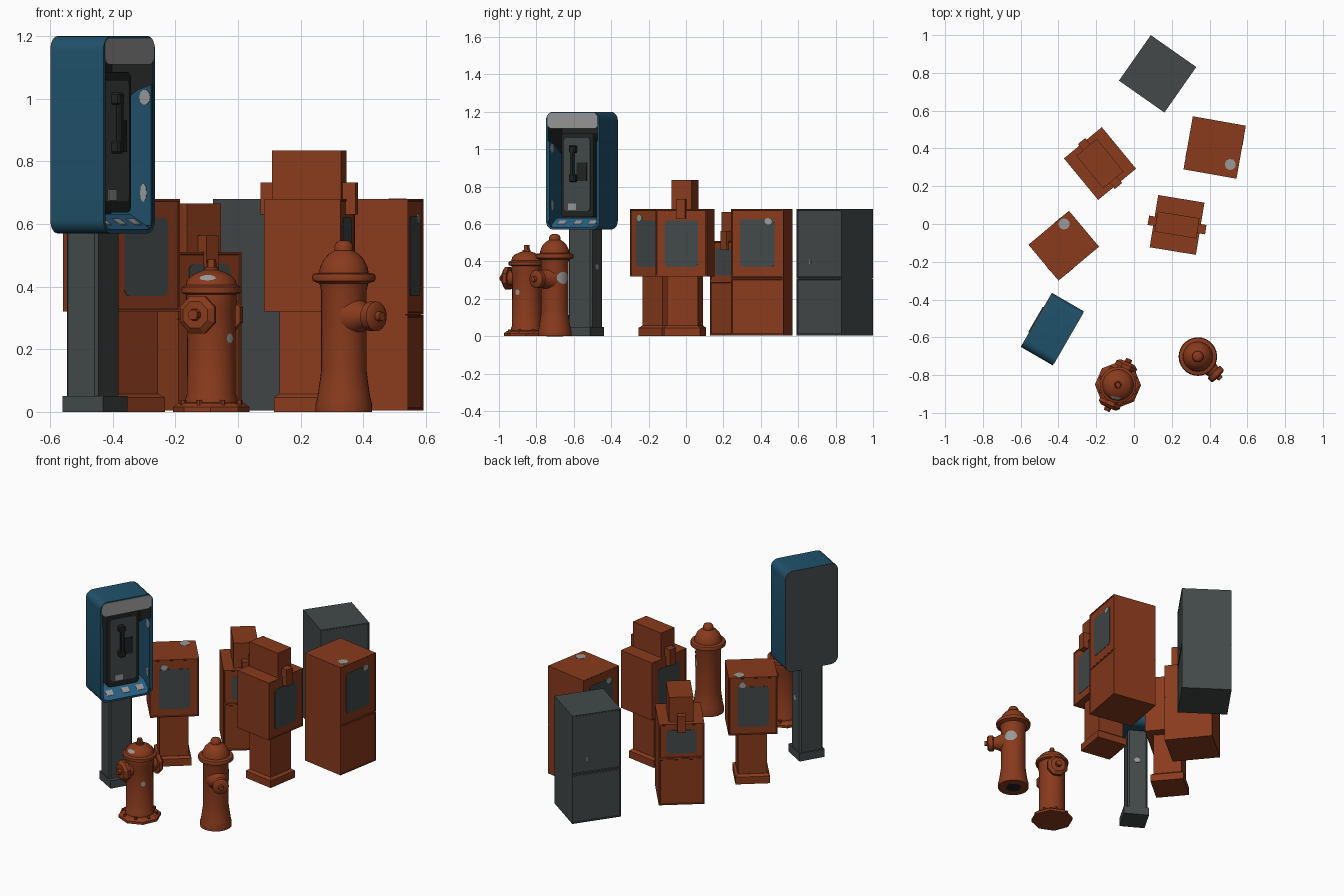
import bpy, bmesh, math
from mathutils import Matrix, Vector

if "Cube" in bpy.data.objects:
    bpy.data.objects.remove(bpy.data.objects["Cube"])

def material(name, rgb):
    m = bpy.data.materials.new(name)
    m.diffuse_color = (*rgb, 1)
    m.use_nodes = True
    m.node_tree.nodes["Principled BSDF"].inputs["Base Color"].default_value = m.diffuse_color
    return m

ORANGE = material("rust_orange", (0.25, 0.043, 0.012))
GREY = material("slate_grey", (0.056, 0.066, 0.066))
LIGHT = material("light_grey", (0.32, 0.32, 0.32))
BLUE = material("deep_blue", (0.014, 0.082, 0.145))
SKY = material("bright_blue", (0.022, 0.12, 0.235))
BLACK = material("near_black", (0.016, 0.017, 0.017))

def place(x, y, deg):
    """Local frame whose -y side is the front."""
    return Matrix.Translation((x, y, 0)) @ Matrix.Rotation(math.radians(deg), 4, 'Z')

def finish(name, bm, mats, M):
    bmesh.ops.recalc_face_normals(bm, faces=bm.faces)
    bm.transform(M)
    me = bpy.data.meshes.new(name)
    bm.to_mesh(me)
    bm.free()
    for m in mats:
        me.materials.append(m)
    ob = bpy.data.objects.new(name, me)
    bpy.context.collection.objects.link(ob)
    return ob

def box(name, M, mat, x, y, z, bevel=0):
    bm = bmesh.new()
    bmesh.ops.create_cube(bm, size=1)
    for v in bm.verts:
        v.co = Vector([(r[0] + r[1]) / 2 + c * (r[1] - r[0]) for c, r in zip(v.co, (x, y, z))])
    if bevel:
        bmesh.ops.bevel(bm, geom=bm.edges[:], offset=bevel, segments=1, affect='EDGES')
    return finish(name, bm, [mat], M)

def rounded(x0, x1, z0, z1, r, n):
    """Rounded rectangle outline in x and z."""
    pts = []
    for cx, cz, a0 in ((x1 - r, z1 - r, 0), (x0 + r, z1 - r, 90), (x0 + r, z0 + r, 180), (x1 - r, z0 + r, 270)):
        for i in range(n + 1):
            a = math.radians(a0 + 90 * i / n)
            pts.append((cx + r * math.cos(a), cz + r * math.sin(a)))
    return pts

def blob(x, z, w, h):
    """Small oval outline for worn paint."""
    return [(x + w * math.cos(i * math.pi / 5), z + h * math.sin(i * math.pi / 5)) for i in range(10)]

def slab(name, M, mat, outline, y0, y1):
    """Outline in x and z, extruded along y."""
    bm = bmesh.new()
    f = bm.faces.new([bm.verts.new((x, y0, z)) for x, z in outline])
    ext = bmesh.ops.extrude_face_region(bm, geom=[f])
    for v in ext['geom']:
        if isinstance(v, bmesh.types.BMVert):
            v.co.y = y1
    return finish(name, bm, [mat], M)

smooth = []
def lathe(name, M, mat, profile, seg=28, soft=True):
    """Spin (radius, height) pairs round local z and close both ends."""
    bm = bmesh.new()
    rings = [[bm.verts.new((r * math.cos(2 * math.pi * (i + .5) / seg), r * math.sin(2 * math.pi * (i + .5) / seg), z))
              for i in range(seg)] for r, z in profile]
    for a, b in zip(rings, rings[1:]):
        for i in range(seg):
            j = (i + 1) % seg
            bm.faces.new((a[i], a[j], b[j], b[i]))
    bm.faces.new(rings[0])
    bm.faces.new(rings[-1])
    ob = finish(name, bm, [mat], M)
    if soft:
        smooth.append(ob)
    return ob

def curved_patch(name, x, y, r0, r1, deg, z0, z1, w):
    """Worn oval hugging a round body; radius runs from r0 at z0 to r1 at z1."""
    bm = bmesh.new()
    cols = []
    for i in range(7):
        t = (i - 3) / 3.15
        a = math.radians(deg) + t * w / 2 / r0
        s = math.sqrt(1 - t * t) / 2
        col = []
        for k in (.5 - s, .5 + s):
            r = r0 + (r1 - r0) * k + .0015
            col.append(bm.verts.new((r * math.cos(a), r * math.sin(a), z0 + (z1 - z0) * k)))
        cols.append(col)
    for a, b in zip(cols, cols[1:]):
        bm.faces.new((a[0], b[0], b[1], a[1]))
    finish(name, bm, [LIGHT], place(x, y, 0))

HALF = Matrix.Rotation(math.pi, 4, 'Z')
QUARTER = Matrix.Rotation(math.pi / 2, 4, 'Z')

def vending_box(name, M, mat, w, d, z0, z1, seam=None, window=None, coin=None):
    """News box, the same at front and back, with optional pedestal and coin unit."""
    h, t = w / 2, 0.008
    box(name + "_cabinet", M, mat, (-h, h), (-d / 2 + t, d / 2 - t), (z0, z1))
    for tag, S in (("front", M), ("back", M @ HALF)):
        panels = [(seam + .0008, z1), (z0, seam - .0008)] if seam else [(z0, z1)]
        for k, (a, b) in enumerate(panels):
            ob = slab(f"{name}_{tag}_door_{k}", S, mat, [(-h, a), (h, a), (h, b), (-h, b)], -d / 2, -d / 2 + t)
            # shallow inset framed by the door rim
            bm = bmesh.new()
            bm.from_mesh(ob.data)
            out = S.to_3x3() @ Vector((0, -1, 0))
            f = max(bm.faces, key=lambda q: q.normal.dot(out))
            bmesh.ops.inset_region(bm, faces=[f], thickness=.009, depth=0)
            bmesh.ops.inset_region(bm, faces=[f], thickness=.003, depth=-.003)
            bm.to_mesh(ob.data)
            bm.free()
        if window:
            hw, a, b = window
            slab(f"{name}_{tag}_window", S, GREY, rounded(-hw, hw, a, b, .02, 3), -d / 2 + .001, -d / 2 + .006)
        if coin:
            box(f"{name}_{tag}_handle", S, mat, (-.025, .025), (-.154, -.10), (z1 - .05, z1 + .053))
    if z0 > .1:
        box(name + "_pedestal", M, mat, (-.083, .083), (-.083, .083), (.045, z0))
        lathe(name + "_foot", M, mat, [(.139, 0), (.139, .045), (.119, .057)], 4, False)
    if coin:
        box(name + "_coin_unit", M, mat, (-coin / 2, coin / 2), (-.112, .112), (z1, z1 + .155))

# News boxes
grey_box = place(.125, .795, 55)
vending_box("grey_box", grey_box, GREY, .294, .294, .005, .68, seam=.31)
tall_box = place(.427, .405, 80)
vending_box("tall_box", tall_box, ORANGE, .285, .285, .005, .68, seam=.31, window=(.093, .37, .625))
vending_box("coin_box", place(.228, -.005, 80.7), ORANGE, .28, .248, .32, .68, window=(.09, .37, .62), coin=.108)
vending_box("short_box", place(-.18, .32, 39.5), ORANGE, .26, .285, .005, .51, seam=.295, window=(.085, .325, .472), coin=.14)
pedestal_box = place(-.372, -.115, 40)
vending_box("pedestal_box", pedestal_box, ORANGE, .28, .248, .32, .68, window=(.09, .37, .62))

# Worn paint on the boxes
for k, (x, y) in enumerate(((.51, .315), (-.37, 0))):
    lathe(f"worn_top_{k}", place(x, y, 0), LIGHT, [(.03, .679), (.03, .6815)], 9, False)
for k, S in enumerate((tall_box, tall_box @ HALF)):
    slab(f"worn_door_tall_{k}", S, LIGHT, blob(.06, .615, .02, .018), -.1435, -.138)
for k, S in enumerate((pedestal_box, pedestal_box @ HALF)):
    slab(f"worn_door_pedestal_{k}", S, LIGHT, blob(-.06, .632, .02, .018), -.125, -.119)
slab("worn_side", pedestal_box @ QUARTER @ HALF, LIGHT, blob(.04, .535, .016, .01), -.1415, -.139)
for k, S in enumerate((grey_box, grey_box @ HALF)):
    slab(f"grey_box_latch_{k}", S, LIGHT, [(-.06, .385), (-.055, .385), (-.055, .41), (-.06, .41)], -.147, -.143)

# Payphone shell, open at the front
P = place(-.435, -.555, 60)
F = -.101
bm = bmesh.new()
outer = rounded(-.165, .165, .57, 1.2, .045, 6)
inner = rounded(-.153, .153, .582, 1.192, .035, 6)
loops = [[bm.verts.new((x, y, z)) for x, z in o]
         for o, y in ((outer, .09), (outer, F), (inner, F), (inner, .05))]
n = len(outer)
for k, (a, b) in enumerate(zip(loops, loops[1:])):
    for i in range(n):
        j = (i + 1) % n
        bm.faces.new((a[i], a[j], b[j], b[i])).material_index = 1 if k == 2 else 0
bm.faces.new(loops[0])
bm.faces.new(loops[3]).material_index = 1
smooth.append(finish("phone_housing", bm, [BLUE, BLACK], P))
slab("phone_back", P, GREY, outer, .088, .095)
slab("phone_header", P, LIGHT, rounded(-.155, .155, 1.11, 1.193, .025, 4), F - .002, -.07)

# Payphone interior: side liners and sloping sill, with worn paint
Q = P @ QUARTER
for tag, s in (("left", 1), ("right", -1)):
    slab(f"phone_{tag}_liner", Q, BLUE, [(F + .003, .59), (.05, .59), (.05, .96), (-.05, 1.03), (F + .003, 1.045)],
         s * .145, s * .155)
    for k, (y, z, w, h) in enumerate(((-.075, 1.005, .02, .025), (-.07, .7, .012, .03))):
        slab(f"worn_{tag}_liner_{k}", Q, LIGHT, blob(y, z, w, h), s * .1435, s * .147)
slab("phone_sill", Q, SKY, [(F, .581), (-.02, .632), (.05, .632), (.05, .581)], -.148, .148)
def sill_z(y):
    return .583 + .63 * (y - F)
for k, c in enumerate((-.1, -.01, .09)):
    a, b = -.075, -.045
    slab(f"worn_sill_{k}", Q, LIGHT, [(a, sill_z(a)), (b, sill_z(b)), (b, sill_z(b) - .003), (a, sill_z(a) - .003)],
         c - .022, c + .022)

# Phone unit and handset
slab("phone_unit", P, BLACK, rounded(-.1, .1, .637, 1.085, .02, 3), -.05, .05)
slab("phone_face", P, GREY, rounded(-.08, .08, .67, 1.06, .015, 3), -.055, -.045)
box("coin_return", P, LIGHT, (-.055, -.005), (-.058, -.045), (.675, .71))
box("keypad", P, BLACK, (.0, .06), (-.059, -.045), (.83, .93))
box("handset_grip", P, BLACK, (-.03, -.005), (-.085, -.067), (.83, 1.0), .005)
for tag, z in (("ear", .98), ("mouth", .825)):
    box(f"handset_{tag}", P, BLACK, (-.036, .001), (-.085, -.05), (z, z + .04), .006)

# Payphone post
box("phone_post", P, GREY, (-.073, .073), (-.025, .093), (.04, .6), .01)
box("phone_post_foot", P, GREY, (-.078, .078), (-.05, .1), (0, .05))
slab("worn_post", Q, LIGHT, blob(.03, .37, .018, .016), -.0745, -.072)

# Wide hydrant with two opposite outlets
A = place(-.085, -.852, -23.5)
lathe("wide_hydrant_flange", A, ORANGE, [(.122, 0), (.122, .015), (.105, .028), (.085, .03)], 8, False)
lathe("wide_hydrant_body", A, ORANGE, [(.083, .02), (.083, .045), (.078, .055), (.077, .33), (.081, .345), (.081, .375),
      (.096, .38), (.096, .398), (.082, .405), (.078, .42), (.062, .437), (.035, .449), (.022, .453), (.022, .462)])
lathe("wide_hydrant_nut", A, ORANGE, [(.018, .455), (.015, .487)], 5, False)
for i in range(8):
    B = A @ Matrix.Rotation(i * math.pi / 4, 4, 'Z') @ Matrix.Translation((.097, 0, 0))
    lathe(f"base_bolt_{i}", B, ORANGE, [(.009, .02), (.009, .037)], 6, False)
UP = Matrix.Rotation(math.pi / 2, 4, 'X')
for tag, S in (("front", A), ("back", A @ HALF)):
    O = S @ Matrix.Translation((0, 0, .31)) @ UP
    lathe(f"wide_outlet_{tag}", O, ORANGE, [(.042, .04), (.042, .1)])
    lathe(f"wide_outlet_{tag}_cap", O, ORANGE, [(.063, .095), (.065, .115), (.046, .13), (.02, .131), (.017, .15)], 8, False)
curved_patch("worn_wide_body", -.085, -.852, .077, .077, -40, .22, .25, .03)
curved_patch("worn_wide_dome", -.085, -.852, .078, .062, -100, .42, .437, .06)

# Slim hydrant with one outlet
H = place(.338, -.702, 46)
lathe("slim_hydrant_body", H, ORANGE, [(.09, 0), (.09, .025), (.084, .05), (.076, .105), (.073, .13), (.073, .39),
      (.078, .41), (.1, .418), (.102, .432), (.098, .44), (.079, .444), (.076, .462), (.064, .487), (.047, .505),
      (.03, .515), (.03, .53), (.024, .541), (.012, .547)])
O = H @ Matrix.Translation((0, 0, .305)) @ UP
lathe("slim_outlet", O, ORANGE, [(.062, .045), (.05, .075), (.038, .1), (.036, .115), (.047, .118), (.047, .145),
      (.038, .152), (.016, .154), (.014, .17)])
curved_patch("worn_slim_body", .338, -.702, .073, .073, 38, .28, .345, .075)
lathe("slim_hydrant_hollow", H, BLACK, [(.045, -.001), (.045, .004)], 16, False)

# Smooth the round parts
bpy.ops.object.select_all(action='DESELECT')
for ob in smooth:
    ob.select_set(True)
bpy.context.view_layer.objects.active = smooth[0]
bpy.ops.object.shade_smooth_by_angle(angle=math.radians(35))
